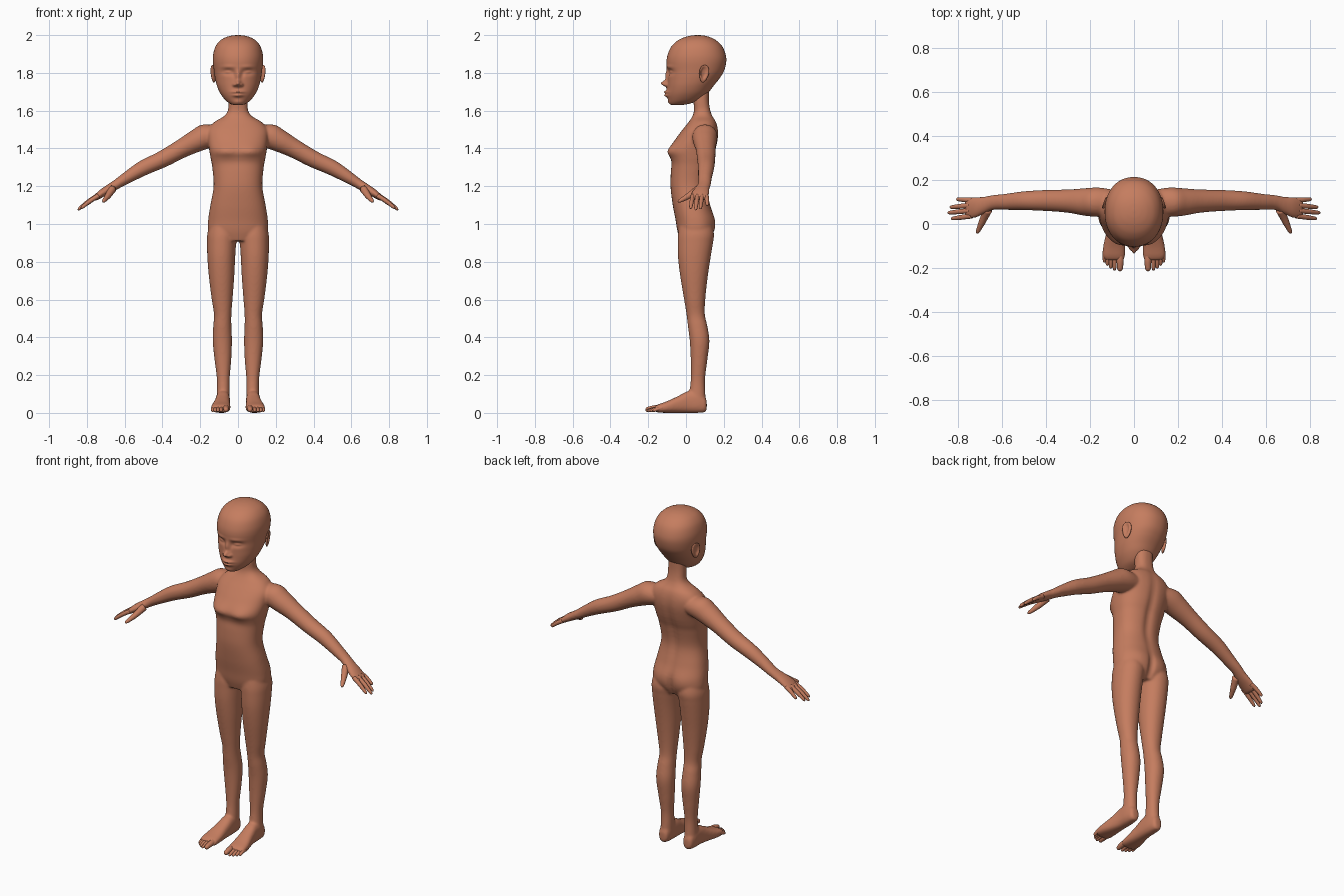
import bpy, bmesh, math
from mathutils import Vector, Matrix

skin = bpy.data.materials.new("terracotta_skin")
skin.diffuse_color = (0.56, 0.205, 0.115, 1)
X, Y, Z = Vector((1, 0, 0)), Vector((0, 1, 0)), Vector((0, 0, 1))


def spline(rows, steps):
    """Smooth Catmull-Rom rows between the given ones."""
    out, n = [], len(rows)
    for i in range(n - 1):
        p = [rows[max(0, min(n - 1, i + k))] for k in (-1, 0, 1, 2)]
        for s in range(steps):
            t = s / steps
            out.append([0.5 * (2 * b + (c - a) * t + (2 * a - 5 * b + 4 * c - d) * t * t
                               + (3 * b - a - 3 * c + d) * t ** 3) for a, b, c, d in zip(*p)])
    return out + [list(rows[-1])]


def loft(bm, rows, u, v, side=1, steps=6, seg=40, power=2.0, bumps=()):
    """Skin elliptical rings (cx, cy, cz, ru, rv); bumps push the front (or back) in and out."""
    rings = []
    for cx, cy, cz, ru, rv in spline(rows, steps):
        ring = []
        for k in range(seg):
            a = 2 * math.pi * (k + 0.5) / seg
            c, s = math.cos(a), math.sin(a)
            c = math.copysign(abs(c) ** (2 / power), c)
            s = math.copysign(abs(s) ** (2 / power), s)
            p = Vector((cx, cy, cz)) + u * (c * ru) + v * (s * rv)
            for bx, bz, sx, sz, amt, d in bumps:
                if (p.y - cy) * d > 0:
                    w = min(1, abs(p.y - cy) / 0.03)
                    p.y += d * w * amt * math.exp(-((abs(p.x) - bx) / sx) ** 2 - ((p.z - bz) / sz) ** 2)
            p.x *= side
            ring.append(bm.verts.new(p))
        rings.append(ring)
    for r, q in zip(rings, rings[1:]):
        for k in range(seg):
            j = (k + 1) % seg
            bm.faces.new((r[k], r[j], q[j], q[k]))
    bm.faces.new(rings[0])
    bm.faces.new(rings[-1])


def upright(rows):
    """(z, x centre, half width, front y, back y) to ring rows."""
    return [(x, (f + b) / 2, z, w, (b - f) / 2) for z, x, w, f, b in rows]


def digit(bm, a, b, r0, r1, side, lift=0.0):
    """Tapered, round-ended finger or toe with a slight bend."""
    a, b = Vector(a), Vector(b)
    d = (b - a).normalized()
    u = d.cross(Z).normalized()
    v = d.cross(u)
    rows = []
    for t, k in ((0, 1), (0.3, 1.0), (0.5, 1.03), (0.75, 0.95), (0.9, 0.85), (0.97, 0.55), (1, 0.1)):
        p = a.lerp(b, t) + Z * (lift * math.sin(math.pi * t))
        r = (r0 + (r1 - r0) * t) * k
        rows.append((*p, r, r))
    loft(bm, rows, u, v, side, 3, 14)


def finish(name, bm):
    bmesh.ops.recalc_face_normals(bm, faces=bm.faces[:])
    me = bpy.data.meshes.new(name)
    bm.to_mesh(me)
    bm.free()
    me.materials.append(skin)
    me.polygons.foreach_set("use_smooth", [True] * len(me.polygons))
    ob = bpy.data.objects.new(name, me)
    bpy.context.collection.objects.link(ob)
    return ob


# Torso and neck
body = bmesh.new()
torso = upright([
    (0.91, 0, 0.11, -0.03, 0.12), (0.96, 0, 0.155, -0.045, 0.147), (1.02, 0, 0.158, -0.055, 0.152),
    (1.10, 0, 0.146, -0.07, 0.13), (1.20, 0, 0.129, -0.082, 0.112), (1.30, 0, 0.136, -0.08, 0.128),
    (1.35, 0, 0.145, -0.086, 0.145), (1.39, 0, 0.152, -0.092, 0.158), (1.45, 0, 0.160, -0.055, 0.170),
    (1.50, 0, 0.158, -0.018, 0.170), (1.54, 0, 0.125, 0.014, 0.160), (1.57, 0, 0.075, 0.034, 0.142),
    (1.60, 0, 0.054, 0.042, 0.130), (1.65, 0, 0.051, 0.040, 0.122), (1.72, 0, 0.051, 0.040, 0.122)])
loft(body, torso, X, Y, seg=80, power=2.35, bumps=[
    (0.075, 1.385, 0.05, 0.035, 0.012, -1), (0, 1.33, 0.1, 0.03, -0.006, -1),
    (0, 1.30, 0.022, 0.2, -0.012, 1), (0.07, 1.0, 0.05, 0.06, 0.006, 1), (0, 0.97, 0.015, 0.07, -0.02, 1)])

# Legs, arms, palms and feet
legs = upright([
    (1.02, 0.085, 0.06, -0.03, 0.13), (0.95, 0.084, 0.078, -0.042, 0.148), (0.90, 0.087, 0.077, -0.044, 0.143),
    (0.82, 0.0885, 0.0735, -0.042, 0.130), (0.72, 0.087, 0.067, -0.03, 0.115), (0.60, 0.084, 0.055, -0.01, 0.102),
    (0.52, 0.081, 0.046, 0.003, 0.100), (0.46, 0.083, 0.048, 0.010, 0.113), (0.38, 0.083, 0.051, 0.020, 0.124),
    (0.28, 0.080, 0.044, 0.025, 0.113), (0.18, 0.078, 0.034, 0.025, 0.101), (0.11, 0.078, 0.034, 0.018, 0.102),
    (0.05, 0.080, 0.036, 0.01, 0.105)])
arms = [(x, y, z, rp, ry) for x, z, rp, y, ry in (
    (0.09, 1.475, 0.055, 0.10, 0.055), (0.16, 1.467, 0.067, 0.10, 0.066), (0.22, 1.440, 0.060, 0.10, 0.063),
    (0.30, 1.398, 0.050, 0.104, 0.053), (0.40, 1.343, 0.045, 0.107, 0.048), (0.50, 1.297, 0.041, 0.106, 0.043),
    (0.58, 1.250, 0.033, 0.101, 0.037), (0.64, 1.212, 0.026, 0.098, 0.034), (0.68, 1.187, 0.024, 0.086, 0.039),
    (0.72, 1.163, 0.021, 0.076, 0.047), (0.755, 1.138, 0.015, 0.072, 0.047), (0.768, 1.130, 0.008, 0.072, 0.04))]
feet = [(x, y, (lo + hi) / 2, w, (hi - lo) / 2) for y, x, w, lo, hi in (
    (0.110, 0.080, 0.014, 0.020, 0.060), (0.100, 0.080, 0.028, 0.004, 0.085), (0.06, 0.080, 0.036, 0, 0.115),
    (0.01, 0.080, 0.038, 0, 0.115), (-0.04, 0.084, 0.042, 0, 0.090), (-0.10, 0.090, 0.050, 0, 0.062),
    (-0.145, 0.092, 0.051, 0.002, 0.046), (-0.165, 0.088, 0.042, 0.008, 0.034))]
for s in (1, -1):
    loft(body, legs, X, Y, s, power=2.1)
    loft(body, arms, Vector((0.5, 0, 0.866)), Y, s)
    loft(body, feet, X, Z, s, power=2.5)
ob = finish("body", body)
m = ob.modifiers.new("fuse", 'REMESH')
m.mode, m.voxel_size, m.use_smooth_shade = 'VOXEL', 0.006, True
m = ob.modifiers.new("soften", 'SMOOTH')
m.factor, m.iterations = 0.5, 10

# Fingers and toes
hand, foot = bmesh.new(), bmesh.new()
for s in (1, -1):
    for base_y, tip_y, x0, x1, z1 in ((0.108, 0.113, 0.735, 0.808, 1.098), (0.085, 0.076, 0.745, 0.838, 1.080),
                                      (0.061, 0.051, 0.745, 0.848, 1.074), (0.037, 0.024, 0.738, 0.832, 1.082)):
        digit(hand, (x0, base_y, 1.150), (x1, tip_y, z1), 0.0125, 0.0095, s, 0.004)
    digit(hand, (0.665, 0.065, 1.185), (0.715, -0.043, 1.117), 0.021, 0.010, s, -0.004)
    for i in range(5):
        x = (0.062, 0.087, 0.104, 0.119, 0.132)[i]
        tip = (-0.215, -0.212, -0.203, -0.190, -0.176)[i]
        r = 0.017 if i == 0 else 0.0105
        digit(foot, (x, -0.125, 0.026), (x + 0.002, tip, r * 0.9), r, r * 0.85, s, 0.003)
finish("fingers", hand)
finish("toes", foot)

# Head with sculpted face: (x, z, spread x, spread z, amount, side)
head = bmesh.new()
skull = upright([
    (1.630, 0, 0.022, -0.075, -0.02), (1.636, 0, 0.040, -0.085, 0.015), (1.655, 0, 0.066, -0.092, 0.07),
    (1.69, 0, 0.093, -0.097, 0.113), (1.73, 0, 0.111, -0.098, 0.145), (1.77, 0, 0.121, -0.098, 0.177),
    (1.81, 0, 0.127, -0.099, 0.201), (1.86, 0, 0.133, -0.103, 0.213), (1.90, 0, 0.131, -0.096, 0.209),
    (1.94, 0, 0.119, -0.077, 0.192), (1.97, 0, 0.096, -0.046, 0.163), (1.988, 0, 0.066, -0.010, 0.130),
    (1.997, 0, 0.035, 0.025, 0.098), (2.0, 0, 0.006, 0.055, 0.068)])
loft(head, skull, X, Y, steps=12, seg=200, power=2.15, bumps=[
    (0, 1.785, 0.012, 0.030, 0.012, -1), (0, 1.744, 0.015, 0.016, 0.034, -1),
    (0.019, 1.737, 0.009, 0.009, 0.014, -1), (0, 1.699, 0.028, 0.007, 0.014, -1),
    (0, 1.681, 0.024, 0.008, 0.014, -1), (0, 1.69, 0.045, 0.028, 0.007, -1),
    (0.052, 1.832, 0.035, 0.010, 0.004, -1), (0.053, 1.805, 0.028, 0.015, -0.014, -1),
    (0.054, 1.804, 0.018, 0.008, 0.009, -1), (0.026, 1.795, 0.010, 0.018, -0.005, -1),
    (0, 1.645, 0.024, 0.012, 0.005, -1)])
finish("head", head)

# Ears: flattened balls with a hollow on the outside
ears = bmesh.new()
for s in (1, -1):
    vs = bmesh.ops.create_uvsphere(ears, u_segments=48, v_segments=32, radius=1)["verts"]
    tilt = Matrix.Rotation(math.radians(24), 3, 'Z') @ Matrix.Rotation(math.radians(-10), 3, 'X')
    for v in vs:
        x, y, z = v.co
        narrow = 0.85 + 0.2 * z
        d = (y + 0.1) ** 2 / 0.35 + (z - 0.1) ** 2 / 0.45
        hollow = 0.013 * math.exp(-d * d) if x > 0 else 0
        p = tilt @ Vector((x * 0.011 - hollow, -y * -0.032 * narrow, z * 0.047))
        p += Vector((0.131, 0.095, 1.795))
        p.x += 0.006 * z
        v.co = (p.x * s, p.y, p.z)
finish("ears", ears)
